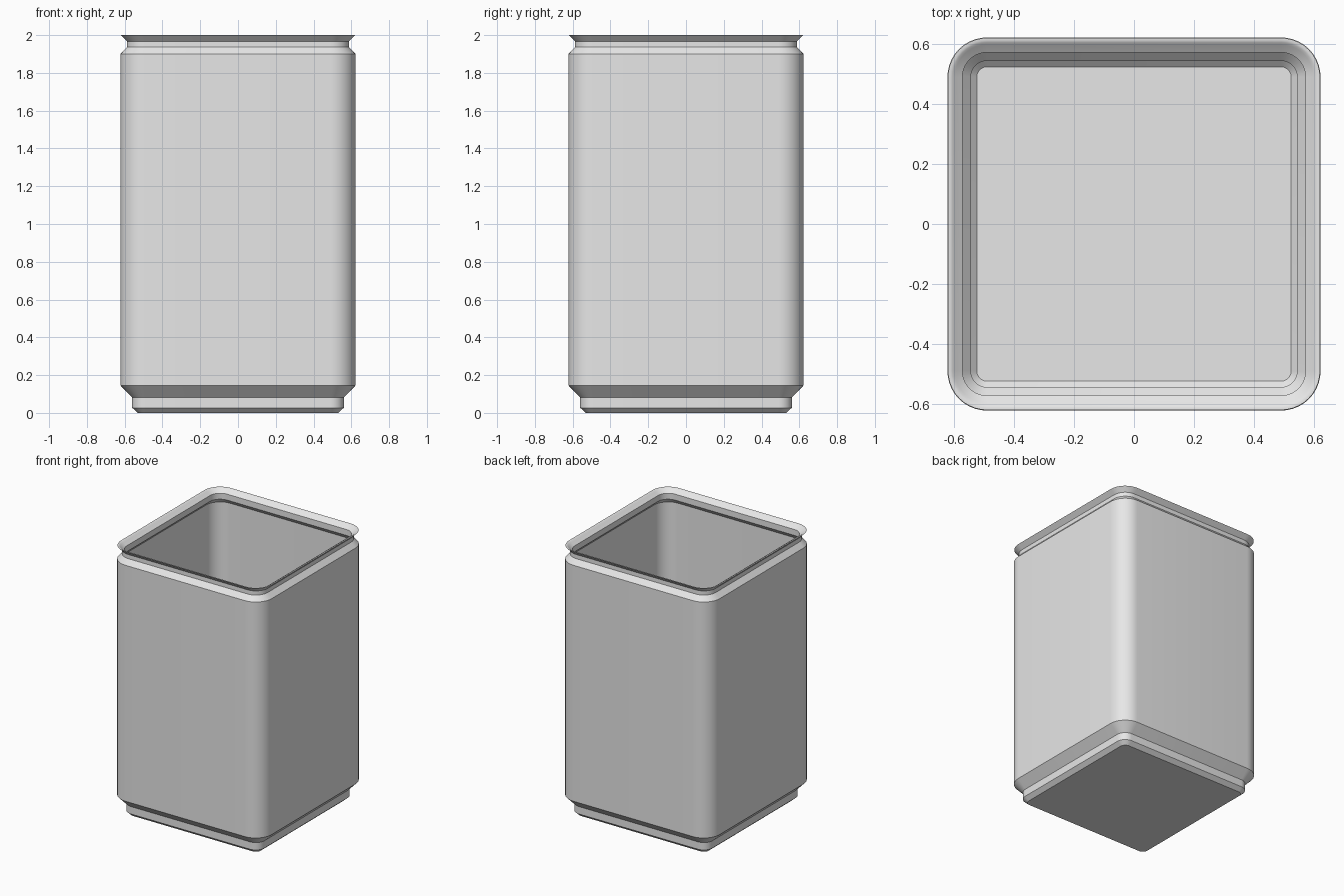
import bpy, bmesh, math

# Remove the default cube
cube = bpy.data.objects.get("Cube")
if cube:
    bpy.data.objects.remove(cube, do_unlink=True)

CORNER = 0.49      # centre of the corner rounding
SEGMENTS = 10      # steps per rounded corner

# Wall section as (half width, height): up the outside, over the lip, down the inside
outside = [(0.53, 0), (0.56, 0.027), (0.56, 0.082), (0.622, 0.145),
           (0.622, 1.9), (0.588, 1.936), (0.588, 1.967), (0.62, 2.0)]
lip = [(0.612, 2.0), (0.605, 1.997)]
inside = [(0.598, 1.991), (0.572, 1.973), (0.572, 1.929), (0.606, 1.893),
          (0.606, 0.152), (0.544, 0.089), (0.544, 0.034), (0.524, 0.016)]


def rounded_square(bm, half, z):
    """Ring of vertices around a square with rounded corners."""
    ring = []
    for quarter in range(4):
        middle = math.radians(45 + 90 * quarter)
        cx = math.copysign(CORNER, math.cos(middle))
        cy = math.copysign(CORNER, math.sin(middle))
        for i in range(SEGMENTS + 1):
            a = math.radians(90 * (quarter + i / SEGMENTS))
            r = half - CORNER
            ring.append(bm.verts.new((cx + r * math.cos(a), cy + r * math.sin(a), z)))
    return ring


# Open container: rings joined into one thin shell, closed by underside and floor
bm = bmesh.new()
rings = [rounded_square(bm, half, z) for half, z in outside + lip + inside]
for low, high in zip(rings, rings[1:]):
    n = len(low)
    for i in range(n):
        j = (i + 1) % n
        bm.faces.new((low[i], low[j], high[j], high[i]))
bm.faces.new(rings[0][::-1])
bm.faces.new(rings[-1])
bmesh.ops.recalc_face_normals(bm, faces=bm.faces[:])

mesh = bpy.data.meshes.new("container")
bm.to_mesh(mesh)
bm.free()
container = bpy.data.objects.new("container", mesh)
bpy.context.collection.objects.link(container)

# Plain light grey
grey = bpy.data.materials.new("light_grey")
grey.use_nodes = True
colour = (0.8, 0.8, 0.8, 1)
grey.diffuse_color = colour
grey.node_tree.nodes["Principled BSDF"].inputs["Base Color"].default_value = colour
mesh.materials.append(grey)

# Smooth corners, crisp bends
bpy.ops.object.select_all(action='DESELECT')
container.select_set(True)
bpy.context.view_layer.objects.active = container
bpy.ops.object.shade_smooth_by_angle(angle=math.radians(32))
